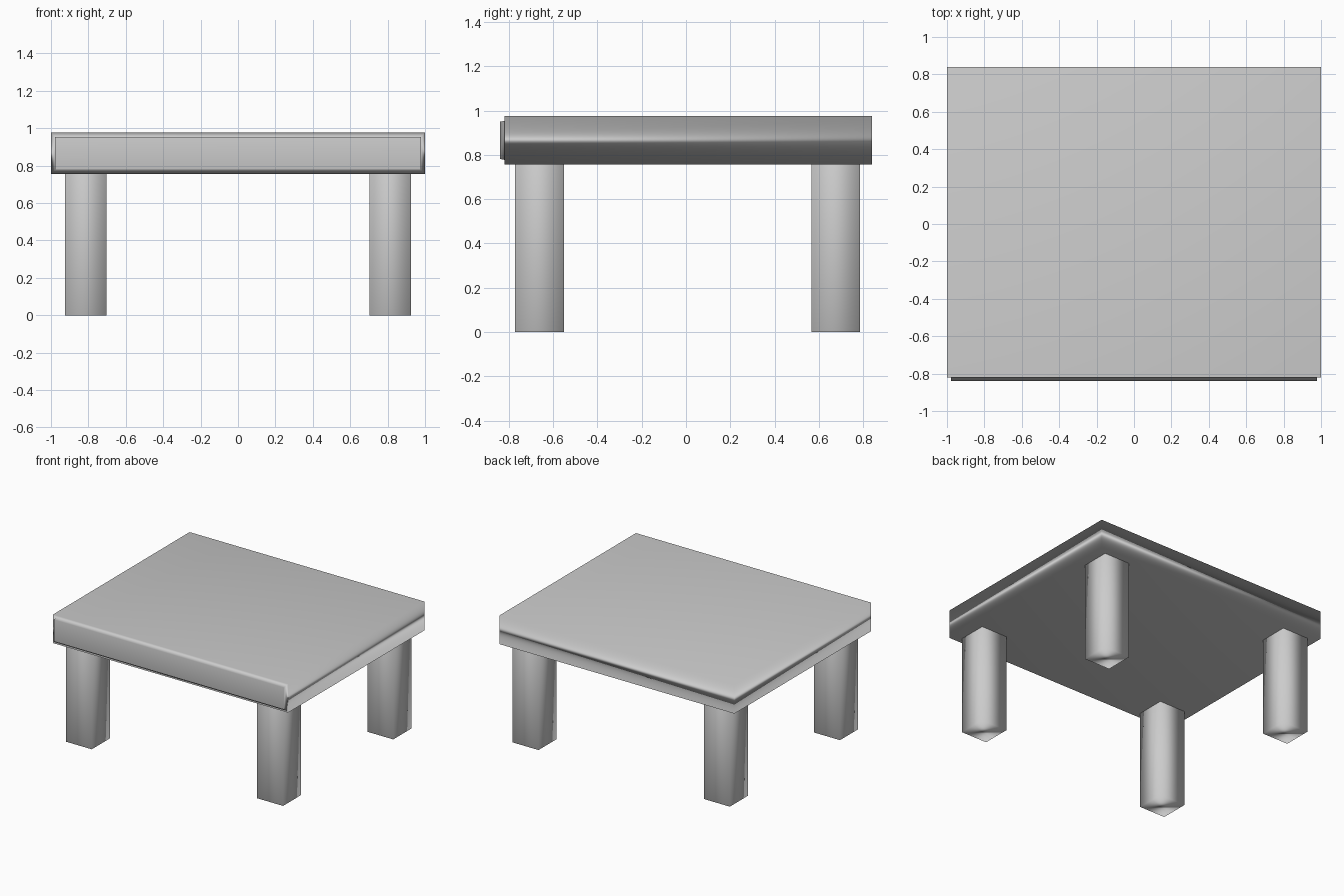
import bpy, bmesh
from mathutils import Vector

if "Cube" in bpy.data.objects:
    bpy.data.objects.remove(bpy.data.objects["Cube"])


def make_box(name, lo, hi, edit=None):
    """Smooth-shaded box between two corners, with area-weighted normals."""
    lo, hi = Vector(lo), Vector(hi)
    bm = bmesh.new()
    bmesh.ops.create_cube(bm, size=1)
    for v in bm.verts:
        v.co = Vector((lo[i] if v.co[i] < 0 else hi[i] for i in range(3)))
    bmesh.ops.recalc_face_normals(bm, faces=bm.faces)
    if edit:
        edit(bm)
    for f in bm.faces:
        f.smooth = True
    mesh = bpy.data.meshes.new(name)
    bm.to_mesh(mesh)
    bm.free()
    obj = bpy.data.objects.new(name, mesh)
    bpy.context.collection.objects.link(obj)
    mod = obj.modifiers.new("Weighted normals", 'WEIGHTED_NORMAL')
    mod.mode = 'FACE_AREA'
    return obj


def raise_front_panel(bm):
    """Inset the front face and pull it out as a slightly tapered panel."""
    bm.normal_update()
    front = min(bm.faces, key=lambda f: f.calc_center_median().y)
    bmesh.ops.inset_individual(bm, faces=[front], thickness=0.031)
    out = bmesh.ops.extrude_discrete_faces(bm, faces=[front])["faces"][0]
    for v in out.verts:
        v.co.y = -0.84
        v.co.z += 0.004 if v.co.z < 0.86 else -0.004


# Thick table top with the raised front panel
make_box("table_top", (-1, -0.82, 0.756), (1, 0.84, 0.976), raise_front_panel)

# Four square legs
for side, x in (("left", -0.814), ("right", 0.814)):
    for end, y in (("front", -0.662), ("back", 0.677)):
        make_box(f"{end}_{side}_leg", (x - 0.11, y - 0.11, 0), (x + 0.11, y + 0.11, 0.757))
